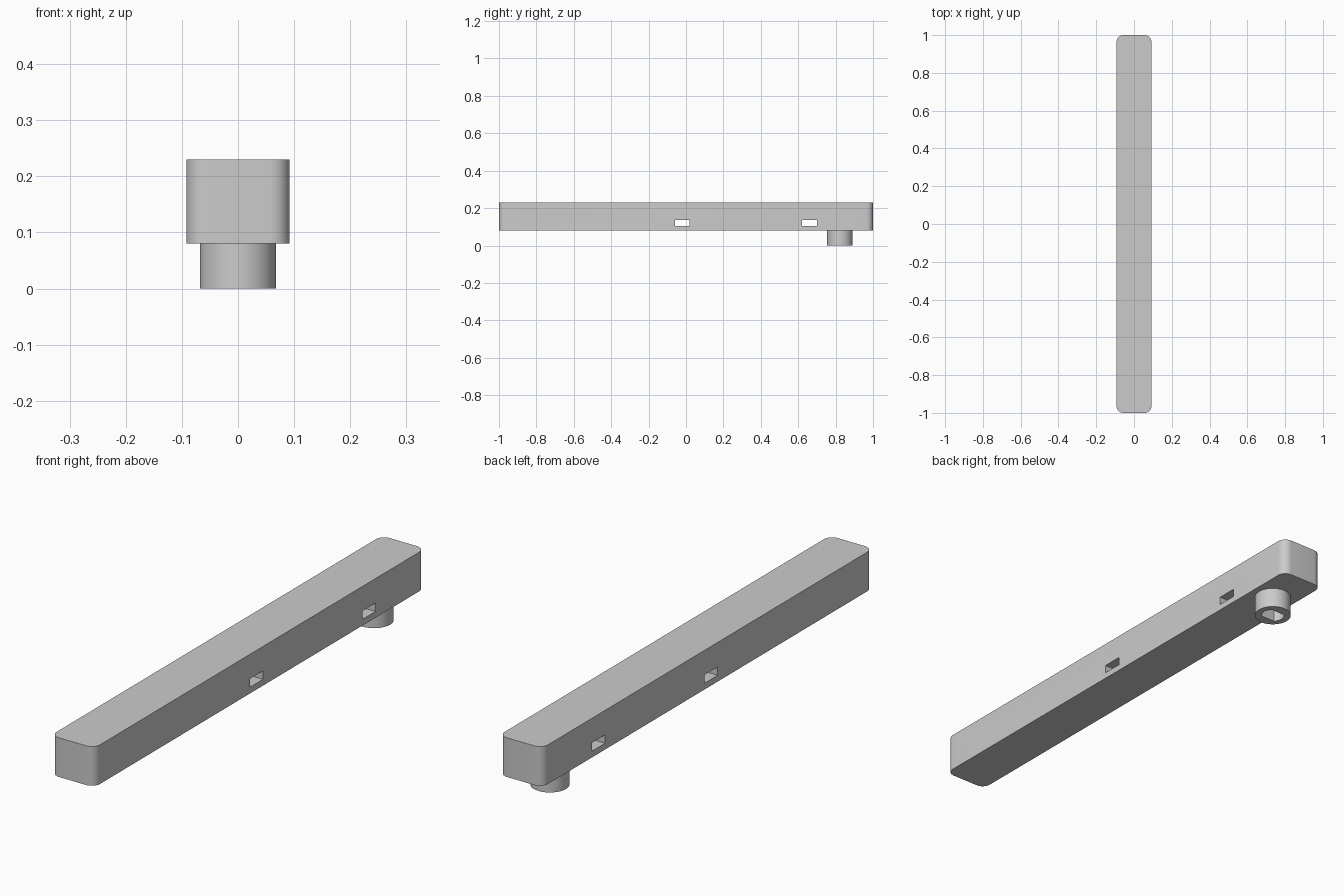
import bpy
import bmesh
from math import cos, sin, pi, radians
from mathutils import Matrix, Vector

cube = bpy.data.objects.get("Cube")
if cube:
    bpy.data.objects.remove(cube, do_unlink=True)

gray = bpy.data.materials.new("light gray plastic")
gray.use_nodes = True
gray.diffuse_color = (0.6, 0.6, 0.6, 1)
gray.node_tree.nodes["Principled BSDF"].inputs["Base Color"].default_value = (0.6, 0.6, 0.6, 1)


def arc(cx, cy, radius, start, end, steps):
    """Points along an arc, angles in degrees."""
    angles = [radians(start + (end - start) * i / steps) for i in range(steps + 1)]
    return [(cx + radius * cos(a), cy + radius * sin(a)) for a in angles]


def prism(name, outline, low, high, sideways=False):
    """Extrude an outline along z, or along x with outline given in (y, z)."""
    bm = bmesh.new()
    base = bm.faces.new([bm.verts.new((u, v, low)) for u, v in outline])
    moved = bmesh.ops.extrude_face_region(bm, geom=[base])["geom"]
    verts = [v for v in moved if isinstance(v, bmesh.types.BMVert)]
    bmesh.ops.translate(bm, verts=verts, vec=Vector((0, 0, high - low)))
    if sideways:
        turn = Matrix(((0, 0, 1), (1, 0, 0), (0, 1, 0)))
        bm.transform(turn.to_4x4())
    bmesh.ops.recalc_face_normals(bm, faces=bm.faces)
    mesh = bpy.data.meshes.new(name)
    bm.to_mesh(mesh)
    bm.free()
    mesh.materials.append(gray)
    obj = bpy.data.objects.new(name, mesh)
    bpy.context.collection.objects.link(obj)
    return obj


def finish(obj, cutters):
    """Cut the openings, discard the cutters and smooth the round walls."""
    bpy.ops.object.select_all(action="DESELECT")
    obj.select_set(True)
    bpy.context.view_layer.objects.active = obj
    for cutter in cutters:
        mod = obj.modifiers.new("opening", "BOOLEAN")
        mod.operation = "DIFFERENCE"
        mod.solver = "EXACT"
        mod.object = cutter
        bpy.ops.object.modifier_apply(modifier=mod.name)
        bpy.data.objects.remove(cutter, do_unlink=True)
    bpy.ops.object.shade_smooth_by_angle(angle=radians(30))


HALF_W, BOTTOM, TOP, CORNER = 0.092, 0.08, 0.23, 0.035

# Bar with rounded vertical corners
outline = []
for i, (sx, sy) in enumerate([(1, 1), (-1, 1), (-1, -1), (1, -1)]):
    outline += arc(sx * (HALF_W - CORNER), sy * (1 - CORNER), CORNER, 90 * i, 90 * i + 90, 10)
bar = prism("bar", outline, BOTTOM, TOP)

# Openings across the bar: a round pivot hole and two small slots
openings = [prism("pivot_hole_cutter", arc(-0.817, 0.152, 0.04, 0, 360, 48)[:-1], -0.2, 0.2, True)]
for y in (-0.02, 0.66):
    slot = [(y + a * 0.04, 0.12 + b * 0.016) for a, b in ((-1, -1), (1, -1), (1, 1), (-1, 1))]
    openings.append(prism("slot_cutter", slot, -0.2, 0.2, True))
finish(bar, openings)

# Round post under the far end, with a two-flat shaft socket
POST_Y = 0.823
post = prism("post", arc(0, POST_Y, 0.068, 0, 360, 64)[:-1], 0, BOTTOM)
socket = arc(0, POST_Y, 0.043, -45, 45, 16) + arc(0, POST_Y, 0.043, 135, 225, 16)
finish(post, [prism("socket_cutter", socket, -0.05, BOTTOM + 0.05)])
